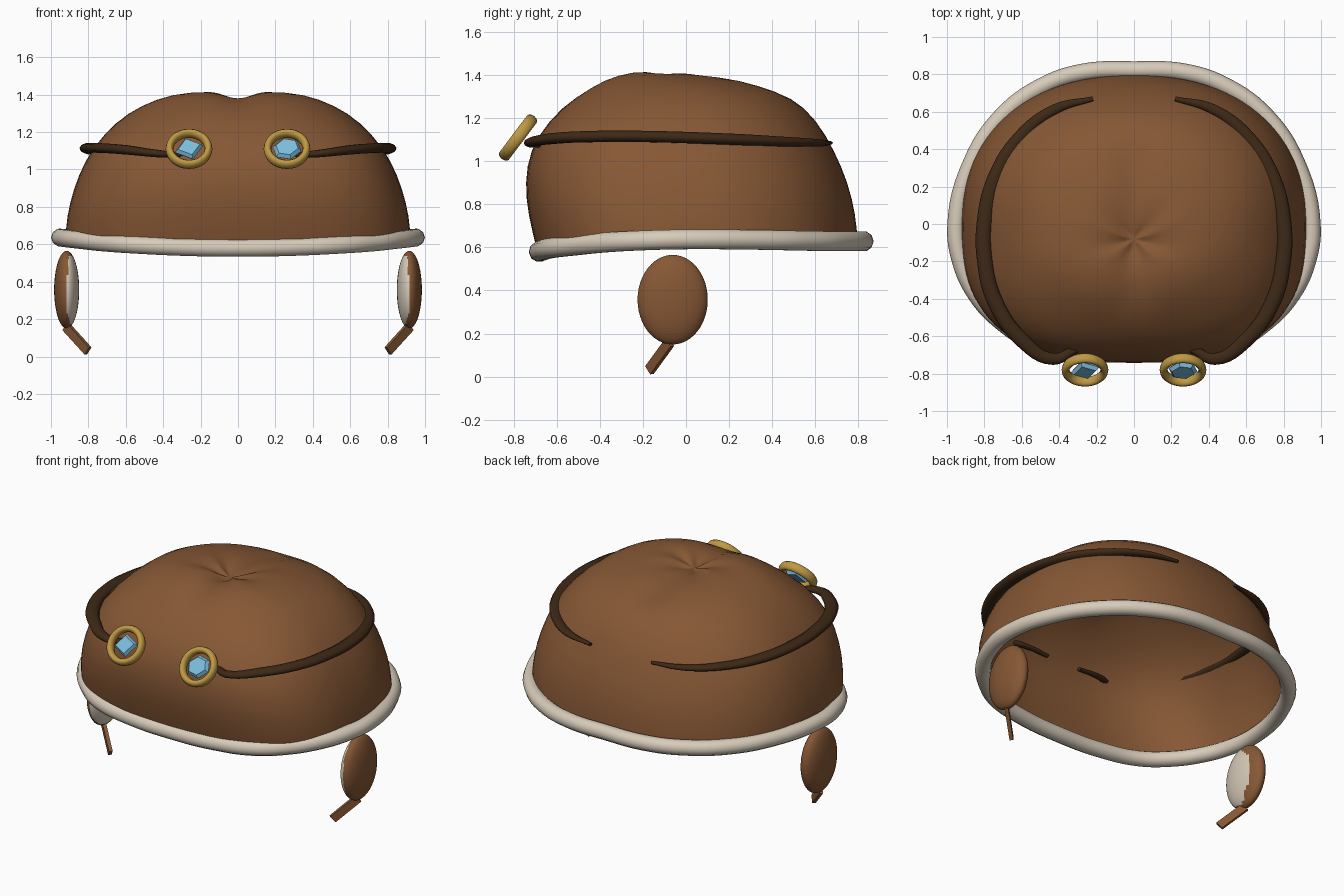
import bpy, bmesh, math
from mathutils import Vector, Matrix

if "Cube" in bpy.data.objects:
    bpy.data.objects.remove(bpy.data.objects["Cube"])


def material(name, rgb):
    m = bpy.data.materials.new(name)
    m.diffuse_color = (*rgb, 1)
    m.use_nodes = True
    m.node_tree.nodes["Principled BSDF"].inputs["Base Color"].default_value = m.diffuse_color
    return m


BROWN = material("brown leather", (0.238, 0.096, 0.035))
DARK = material("dark leather", (0.047, 0.022, 0.008))
CREAM = material("cream fleece", (0.68, 0.60, 0.49))
GOLD = material("brass", (0.52, 0.32, 0.058))
BLUE = material("blue glass", (0.20, 0.52, 0.73))


def finish(name, bm, mats, smooth=True):
    me = bpy.data.meshes.new(name)
    bm.to_mesh(me)
    bm.free()
    for m in mats:
        me.materials.append(m)
    for p in me.polygons:
        p.use_smooth = smooth
    ob = bpy.data.objects.new(name, me)
    bpy.context.collection.objects.link(ob)
    return ob


def tube(name, points, radius, mat, cyclic=False, tapers=None):
    cu = bpy.data.curves.new(name, 'CURVE')
    cu.dimensions = '3D'
    cu.bevel_depth = radius
    cu.bevel_resolution = 3
    cu.resolution_u = 6
    cu.use_fill_caps = True
    sp = cu.splines.new('BEZIER')
    sp.bezier_points.add(len(points) - 1)
    for i, (bp, co) in enumerate(zip(sp.bezier_points, points)):
        bp.co = co
        bp.handle_left_type = bp.handle_right_type = 'AUTO'
        bp.radius = tapers[i] if tapers else 1
    sp.use_cyclic_u = cyclic
    sp.use_smooth = True
    cu.materials.append(mat)
    ob = bpy.data.objects.new(name, cu)
    bpy.context.collection.objects.link(ob)
    bpy.ops.object.select_all(action='DESELECT')
    ob.select_set(True)
    bpy.context.view_layer.objects.active = ob
    bpy.ops.object.convert(target='MESH')
    return bpy.context.object


# Cap dome: stacked rounded rings (height, half width, front y, back y)
LEVELS = [(0.62, 0.925, -0.69, 0.80), (0.75, 0.918, -0.735, 0.79),
          (0.90, 0.88, -0.75, 0.755), (1.05, 0.82, -0.728, 0.69),
          (1.19, 0.72, -0.64, 0.61), (1.305, 0.59, -0.51, 0.49),
          (1.385, 0.44, -0.39, 0.36), (1.42, 0.28, -0.27, 0.20),
          (1.415, 0.15, -0.18, 0.03), (1.40, 0.07, -0.13, -0.03)]
SEG = 48
bm = bmesh.new()
rings = []
for k, (z, hw, yf, yb) in enumerate(LEVELS):
    yc = -0.08 * max(0, k - 4) / 5
    square = 2.8 if k < 5 else 2.4              # front is boxier than the back
    ring = []
    for i in range(SEG):
        a = math.tau * i / SEG
        c, s = math.cos(a), math.sin(a)
        e = 2 / (2.25 if s > 0 else square)
        x = hw * math.copysign(abs(c) ** e, c)
        y = yc + (yb - yc if s > 0 else yc - yf) * math.copysign(abs(s) ** e, s)
        zz = z
        if k == 0:                              # brim dips at the front
            zz -= 0.045 * max(0, -s) ** 1.5
        if k >= 6:                              # crown crease and slope
            zz -= 0.035 * math.exp(-(x / 0.09) ** 2) + 0.06 * max(y + 0.2, 0)
        if k >= 8:                              # gathered folds
            zz += 0.008 * math.sin(5 * a)
        ring.append(bm.verts.new((x, y, zz)))
    rings.append(ring)
for r0, r1 in zip(rings, rings[1:]):
    for i in range(SEG):
        j = (i + 1) % SEG
        bm.faces.new((r0[i], r0[j], r1[j], r1[i]))
tip = bm.verts.new((0, -0.08, 1.355))
for i in range(SEG):
    bm.faces.new((rings[-1][i], rings[-1][(i + 1) % SEG], tip))
dome = finish("cap_dome", bm, [BROWN])
dome.modifiers.new("smooth", 'SUBSURF').levels = 1
dome.modifiers["smooth"].render_levels = 1

# Fleece trim around the opening
half = [(0, 0.822, 0.628), (0.27, 0.81, 0.628), (0.49, 0.735, 0.628),
        (0.71, 0.57, 0.63), (0.87, 0.32, 0.635), (0.95, 0, 0.637),
        (0.925, -0.2, 0.632), (0.84, -0.38, 0.622), (0.71, -0.52, 0.608),
        (0.55, -0.62, 0.597), (0.3, -0.67, 0.585), (0, -0.682, 0.58)]
tube("fleece_trim", half + [(-x, y, z) for x, y, z in half[-2:0:-1]], 0.048, CREAM, True)

# Goggle strap: flat band, open at the back, ends tucked inside the front
side = [(0.22, 0.67, 1.085), (0.42, 0.615, 1.085), (0.60, 0.475, 1.09),
        (0.74, 0.25, 1.10), (0.80, 0, 1.11), (0.797, -0.2, 1.115),
        (0.745, -0.41, 1.115), (0.60, -0.62, 1.105), (0.43, -0.722, 1.085),
        (0.30, -0.665, 1.075), (0.12, -0.65, 1.06)]
width = [0.3, 0.65, 0.85, 1, 1, 1, 1, 0.95, 0.75, 0.5, 0.4]
FLAT = 0.65
side = [(x, y, 1.1 + (z - 1.1) / FLAT) for x, y, z in side]
for s, label in ((-1, "left"), (1, "right")):
    strap = tube(label + "_goggle_strap", [(s * x, y, z) for x, y, z in side], 0.042, DARK,
                 tapers=width)
    for v in strap.data.vertices:
        v.co.z = 1.1 + (v.co.z - 1.1) * FLAT

TILT = Matrix.Rotation(math.radians(53), 4, 'X')
for s, label in ((-1, "left"), (1, "right")):
    # Brass goggle ring
    place = Matrix.Translation((s * 0.262, -0.78, 1.11)) @ TILT
    bpy.ops.mesh.primitive_torus_add(major_radius=0.104, minor_radius=0.021,
                                     major_segments=32, minor_segments=10)
    ring = bpy.context.object
    ring.name = label + "_goggle_ring"
    ring.matrix_world = place @ Matrix.Diagonal((1, 1, 1.4, 1))
    ring.data.materials.append(GOLD)
    bpy.ops.object.shade_smooth()

    # Faceted glass lens
    bm = bmesh.new()
    for flip in (0, math.pi):
        bmesh.ops.create_cone(bm, cap_ends=True, segments=4 if s < 0 else 6,
                              radius1=0.08, radius2=0.062, depth=0.02,
                              matrix=Matrix.Rotation(flip, 4, 'X') @ Matrix.Translation((0, 0, 0.01)))
    bm.transform(place @ Matrix.Rotation(0.3, 4, 'Z') @ Matrix.Diagonal((1, 0.9, 1, 1)))
    finish(label + "_lens", bm, [BLUE], False)

    # Ear flap: leather outside, fleece on the inward front part
    bm = bmesh.new()
    bmesh.ops.create_uvsphere(bm, u_segments=40, v_segments=24, radius=1)
    for f in bm.faces:
        c = f.calc_center_median()
        ragged = 0.07 * math.sin(9 * c.z + 4 * c.y)
        f.material_index = int(-s * c.x - 0.5 * c.y > 0.5 + ragged)
    bm.transform(Matrix.Translation((s * 0.916, -0.062, 0.357)) @
                 Matrix.Diagonal((0.067, 0.163, 0.208, 1)))
    finish(label + "_ear_flap", bm, [BROWN, CREAM])

    # Flat chin tie hanging from the flap
    top, end = Vector((s * 0.92, -0.075, 0.16)), Vector((s * 0.802, -0.17, 0.03))
    d = (end - top).normalized()
    thin = Vector((-s, 1, 0)).normalized()
    thin = (thin - d * thin.dot(d)).normalized()
    wide = d.cross(thin)
    frame = Matrix((thin, wide, d)).transposed().to_4x4()
    bm = bmesh.new()
    bmesh.ops.create_cube(bm, size=1)
    bm.transform(Matrix.Translation((top + end) / 2) @ frame @
                 Matrix.Diagonal((0.022, 0.05, (end - top).length, 1)))
    bmesh.ops.recalc_face_normals(bm, faces=bm.faces)
    finish(label + "_chin_tie", bm, [BROWN], False)
